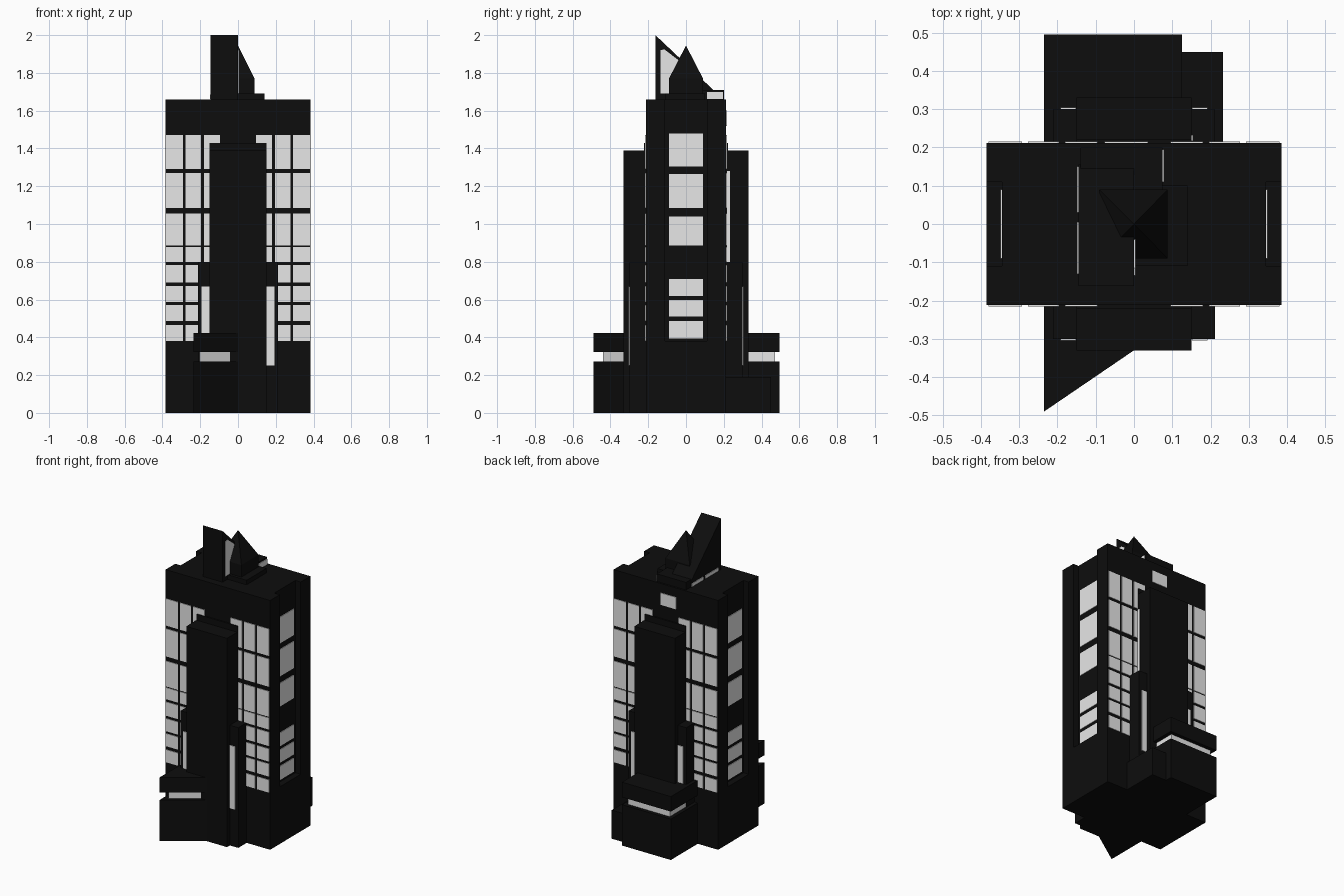
import bpy, bmesh

if "Cube" in bpy.data.objects:
    bpy.data.objects.remove(bpy.data.objects["Cube"])


def material(name, v):
    m = bpy.data.materials.new(name)
    m.diffuse_color = (v, v, v, 1)
    m.use_nodes = True
    m.node_tree.nodes["Principled BSDF"].inputs["Base Color"].default_value = m.diffuse_color
    return m


BLACK = material("matte black", 0.004)
WHITE = material("window white", 0.8)


def finish(name, bm, mat):
    bmesh.ops.recalc_face_normals(bm, faces=bm.faces)
    me = bpy.data.meshes.new(name)
    bm.to_mesh(me)
    bm.free()
    me.materials.append(mat)
    ob = bpy.data.objects.new(name, me)
    bpy.context.collection.objects.link(ob)
    return ob


def boxes(name, ranges, mat=BLACK):
    """One object made of boxes given as (x0, x1, y0, y1, z0, z1)."""
    bm = bmesh.new()
    for x0, x1, y0, y1, z0, z1 in ranges:
        vs = bmesh.ops.create_cube(bm, size=1)["verts"]
        for v in vs:
            v.co = (x0 if v.co.x < 0 else x1,
                    y0 if v.co.y < 0 else y1,
                    z0 if v.co.z < 0 else z1)
    return finish(name, bm, mat)


def prism(name, pts, a, b, mat=BLACK, axis="z"):
    """Extrude a closed profile from a to b along z (xy points) or x (yz points)."""
    bm = bmesh.new()
    place = (lambda p, h: (p[0], p[1], h)) if axis == "z" else (lambda p, h: (h, p[0], p[1]))
    f = bm.faces.new([bm.verts.new(place(p, a)) for p in pts])
    new = bmesh.ops.extrude_face_region(bm, geom=[f])["geom"]
    d = (0, 0, b - a) if axis == "z" else (b - a, 0, 0)
    bmesh.ops.translate(bm, vec=d, verts=[v for v in new if isinstance(v, bmesh.types.BMVert)])
    return finish(name, bm, mat)


T = 0.004  # window plate thickness
W, D, N = 0.385, 0.212, 0.345  # half width, half depth, side recess plane

# Main body: solid base, then an upper shaft with a tall recess in each side
boxes("base_block", [(-W, W, -D, D, 0, 0.38)])
prism("main_shaft", [(-W, -D), (W, -D), (W, -0.11), (N, -0.11), (N, 0.11), (W, 0.11),
                     (W, D), (-W, D), (-W, 0.11), (-N, 0.11), (-N, -0.11), (-W, -0.11)],
      0.38, 1.66)

# Central towers and stepped piers, front and back
boxes("central_tower", [(-0.15, 0.15, -0.33, 0.33, 0, 1.39)])
boxes("tower_cap", [(-0.15, 0.15, -0.222, 0.222, 1.38, 1.43)])
boxes("side_piers", [(-0.212, 0.212, -0.30, 0.30, 0, 0.80)])

# Front and back window grid
cols = [(0.095, 0.18), (0.196, 0.277), (0.292, 0.38)]
rows = [(1.29, 1.47), (1.085, 1.27), (0.885, 1.055), (0.80, 0.878), (0.69, 0.783),
        (0.587, 0.672), (0.487, 0.572), (0.38, 0.465)]
grid = []
for s in (-1, 1):
    for t in (-1, 1):
        for x0, x1 in cols:
            for z0, z1 in rows:
                xs, ys = sorted((s * x0, s * x1)), sorted((t * D, t * (D + T)))
                grid.append((*xs, *ys, z0, z1))
boxes("grid_windows", grid, WHITE)

# Windows inside the side recesses
side = []
for s in (-1, 1):
    xs = sorted((s * N, s * (N + T)))
    for z0, z1 in [(1.305, 1.48), (1.085, 1.265), (0.885, 1.04),
                   (0.62, 0.71), (0.51, 0.597), (0.395, 0.487)]:
        side.append((*xs, -0.09, 0.09, z0, z1))
boxes("side_windows", side, WHITE)

# Tall windows on the pier faces
pier = []
for s in (-1, 1):
    for t in (-1, 1):
        pier.append((*sorted((s * 0.152, s * 0.192)), *sorted((t * 0.30, t * (0.30 + T))), 0.25, 0.67))
boxes("pier_windows", pier, WHITE)
boxes("tower_slit_window", [(0.15, 0.15 + T, 0.217, 0.233, 0.80, 1.28)], WHITE)
boxes("upper_back_window", [(-0.077, 0.037, D, D + T, 1.52, 1.60)], WHITE)

# Entrance pods: lower block, recessed glass band, overhanging top
front = [(-0.235, -0.49), (0, -0.33), (0, -0.2), (-0.235, -0.2)]
front_in = [(-0.205, -0.44), (-0.04, -0.328), (-0.04, -0.2), (-0.205, -0.2)]
back = [(-0.235, 0.2), (0.125, 0.2), (0.125, 0.495), (-0.235, 0.495)]
back_in = [(-0.21, 0.2), (0.10, 0.2), (0.10, 0.47), (-0.21, 0.47)]
for name, outer, inner in (("front_pod", front, front_in), ("back_pod", back, back_in)):
    prism(name + "_lower", outer, 0, 0.272)
    prism(name + "_glass", inner, 0.27, 0.325, WHITE)
    prism(name + "_upper", outer, 0.322, 0.422)
boxes("back_step", [(0.1, 0.232, 0.2, 0.45, 0, 0.19)])

# Roof: plinth, vent box, sloped fin and pyramid
boxes("roof_plinth", [(-0.145, 0.14, -0.11, 0.10, 1.65, 1.69)])
boxes("roof_vent", [(-0.14, 0.075, 0.09, 0.20, 1.65, 1.71)])
prism("sloped_fin", [(-0.162, 1.65), (-0.162, 2.0), (0.155, 1.70), (0.155, 1.65)],
      -0.145, 0, axis="x")
prism("fin_window", [(-0.135, 1.69), (-0.135, 1.92), (-0.115, 1.925), (-0.03, 1.86), (-0.03, 1.69)],
      0, T, WHITE, axis="x")
boxes("fin_base_windows", [(-0.145 - T, -0.145, -0.13, 0.005, 1.663, 1.685),
                           (-0.145 - T, -0.145, 0.03, 0.15, 1.663, 1.685)], WHITE)
boxes("vent_window", [(0.075, 0.075 + T, 0.11, 0.195, 1.662, 1.70)], WHITE)
pyr = boxes("pyramid_spire", [(-0.09, 0.088, -0.09, 0.09, 1.65, 1.77)])
bm = bmesh.new()
bm.from_mesh(pyr.data)
top = max(bm.faces, key=lambda f: f.calc_center_median().z)
apex = bmesh.ops.poke(bm, faces=[top])["verts"][0]
apex.co = (0, 0, 1.945)
bm.to_mesh(pyr.data)
bm.free()
